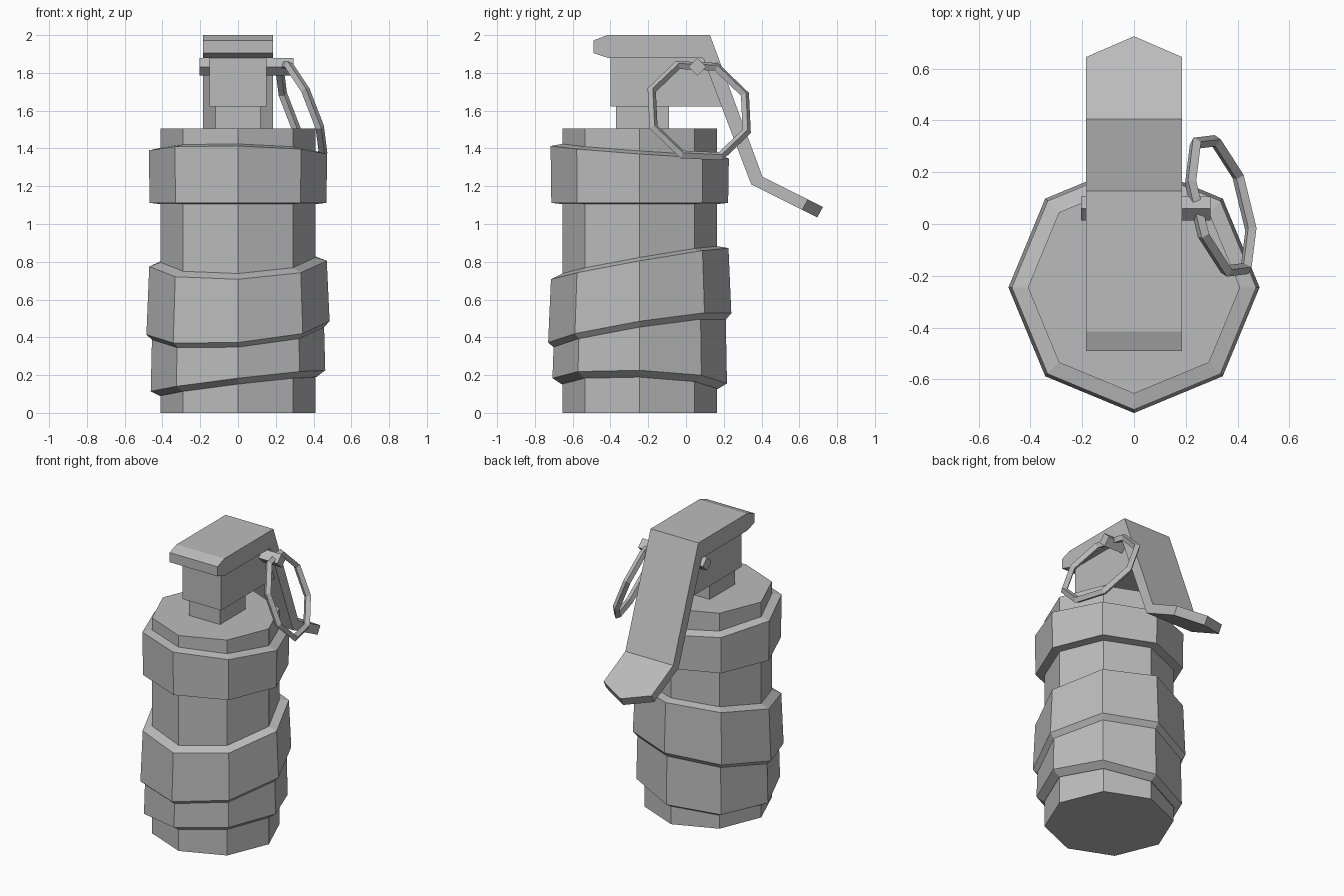
import bpy, bmesh, math
from mathutils import Vector, Matrix

cube = bpy.data.objects.get("Cube")
if cube:
    bpy.data.objects.remove(cube, do_unlink=True)

CENTRE_Y = -0.245
SIDES = 8

grey = bpy.data.materials.new("grey_metal")
grey.use_nodes = True
colour = (0.5, 0.5, 0.5, 1)
grey.diffuse_color = colour
grey.node_tree.nodes["Principled BSDF"].inputs["Base Color"].default_value = colour


def finish(name, bm):
    bmesh.ops.recalc_face_normals(bm, faces=bm.faces)
    mesh = bpy.data.meshes.new(name)
    bm.to_mesh(mesh)
    bm.free()
    mesh.materials.append(grey)
    obj = bpy.data.objects.new(name, mesh)
    bpy.context.collection.objects.link(obj)
    return obj


def skin(name, loops, closed=False):
    """Join matching loops of points with quads; cap the ends or join them."""
    bm = bmesh.new()
    rows = [[bm.verts.new(p) for p in loop] for loop in loops]
    n = len(rows[0])
    pairs = list(zip(rows, rows[1:]))
    if closed:
        pairs.append((rows[-1], rows[0]))
    else:
        bm.faces.new(rows[0])
        bm.faces.new(rows[-1])
    for a, b in pairs:
        for i in range(n):
            j = (i + 1) % n
            bm.faces.new((a[i], a[j], b[j], b[i]))
    return finish(name, bm)


def ring_loop(radius, z, slope_x=0, slope_y=0):
    """Octagon around the body axis lying on a tilted plane."""
    points = []
    for i in range(SIDES):
        a = math.tau * i / SIDES
        x, y = radius * math.cos(a), radius * math.sin(a)
        points.append((x, CENTRE_Y + y, z + slope_x * x + slope_y * y))
    return points


def band(name, rings):
    skin(name, [ring_loop(*r) for r in rings], closed=True)


def prism(name, half_width, profile):
    """Extrude a (y, z) profile across x."""
    return skin(name, [[(x, y, z) for y, z in profile] for x in (-half_width, half_width)])


# Canister body
skin("body", [ring_loop(0.41, 0), ring_loop(0.41, 1.505)])

# Crooked bands wrapped around the body
low, mid = (0.12, -0.03), (0.073, 0.16)
band("lower_band", [(0.39, 0.14, *low), (0.415, 0.14, *low), (0.462, 0.17, *low),
                    (0.455, 0.45, *mid), (0.39, 0.45, *mid)])
top = (0.032, 0.176)
band("middle_band", [(0.39, 0.42, *mid), (0.455, 0.42, *mid), (0.485, 0.45, *mid),
                     (0.47, 0.79, *top), (0.41, 0.81, *top), (0.39, 0.81, *top)])
tilt = (-0.02, -0.07)
band("upper_band", [(0.39, 1.105), (0.41, 1.105), (0.468, 1.112),
                    (0.472, 1.38, *tilt), (0.41, 1.395, *tilt), (0.39, 1.395, *tilt)])

# Neck and fuze head
prism("neck", 0.12, [(-0.37, 1.48), (-0.09, 1.48), (-0.09, 1.65), (-0.37, 1.65)])
prism("fuze_head", 0.15, [(-0.4, 1.623), (0.2, 1.623), (0.11, 1.9), (-0.4, 1.9)])

# Safety lever: bent plate with a pointed tip
upper = [(-0.49, 1.905), (-0.49, 1.972), (-0.415, 2.0), (0.127, 2.0), (0.405, 1.25)]
tip = [(0.645, 1.13), (0.615, 1.075)]
lower = [(0.345, 1.21), (0.09, 1.88), (-0.415, 1.88)]
columns = []
for x, reach in ((-0.185, 0), (0, 0.08), (0.185, 0)):
    end = [(y + reach, z - reach / 2) for y, z in tip]
    columns.append([(x, y, z) for y, z in upper + end + lower])
skin("safety_lever", columns)

# Four-sided pin through the head
diamond = [(0.06 + 0.047 * math.cos(a), 1.832 + 0.047 * math.sin(a))
           for a in (math.pi / 2 * i for i in range(4))]
pin = prism("pin", 0.25, diamond)
pin.location.x = 0.045

# Pull ring hanging at a tilt from the pin
normal = Vector((1, 0.26, 0.4)).normalized()
stand = Matrix(((0, 0, 1), (1, 0, 0), (0, 1, 0))).to_4x4()
lean = Vector((1, 0, 0)).rotation_difference(normal).to_matrix().to_4x4()
turn = Matrix.Rotation(math.pi / SIDES, 4, 'Z')
bpy.ops.mesh.primitive_torus_add(major_segments=SIDES, minor_segments=4,
                                 major_radius=0.275, minor_radius=0.024)
ring = bpy.context.object
ring.name = "pull_ring"
ring.data.transform(lean @ stand @ turn)
ring.location = (0.335, 0.07, 1.6)
ring.data.materials.append(grey)
for face in ring.data.polygons:
    face.use_smooth = False
